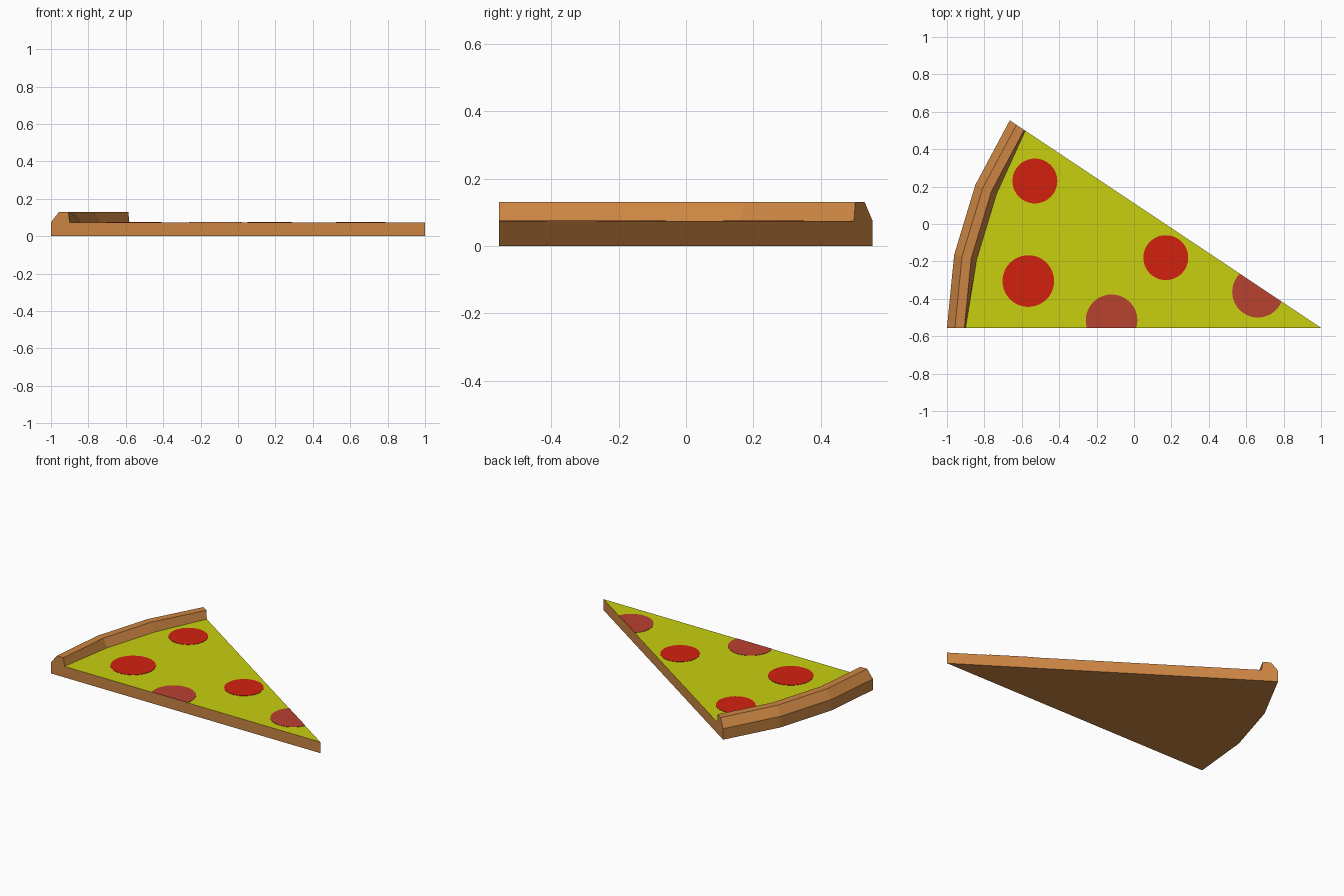
import bpy, bmesh
from math import sin, cos, atan2
from mathutils import Vector

cube = bpy.data.objects.get("Cube")
if cube:
    bpy.data.objects.remove(cube, do_unlink=True)


def material(name, rgb):
    m = bpy.data.materials.new(name)
    m.use_nodes = True
    m.diffuse_color = (*rgb, 1)
    m.node_tree.nodes["Principled BSDF"].inputs["Base Color"].default_value = (*rgb, 1)
    return m


crust = material("baked crust", (0.60, 0.235, 0.056))
cheese = material("yellow cheese", (0.578, 0.624, 0.0045))
red = material("red pepperoni", (0.65, 0.015, 0.0045))
pale = material("pale pepperoni", (0.485, 0.054, 0.03))


def add_object(name, bm, *mats):
    me = bpy.data.meshes.new(name)
    bm.to_mesh(me)
    bm.free()
    for m in mats:
        me.materials.append(m)
    ob = bpy.data.objects.new(name, me)
    bpy.context.collection.objects.link(ob)
    return ob


TIP = Vector((1, -0.555, 0))
ANGLE = atan2(1.11, 1.665)
SEGMENTS = 3
TOP = 0.074

# Slice: a wedge whose raised rim is a profile swept about the tip
bm = bmesh.new()
tip_low = bm.verts.new(TIP)
tip_high = bm.verts.new(TIP + Vector((0, 0, TOP)))
rows = []
for i in range(SEGMENTS + 1):
    a = ANGLE * i / SEGMENTS
    inner = 1.9 if i in (0, SEGMENTS) else 1.877
    profile = [(2, 0), (2, TOP), (1.957, 0.13), (1.907, 0.13), (inner, TOP)]
    rows.append([bm.verts.new(TIP + Vector((-r * cos(a), r * sin(a), z)))
                 for r, z in profile])
for a, b in zip(rows, rows[1:]):
    for j in range(len(a) - 1):
        bm.faces.new((a[j], a[j + 1], b[j + 1], b[j]))
for row in (rows[0], rows[-1]):
    bm.faces.new(row + [tip_high, tip_low])
bm.faces.new([r[0] for r in rows] + [tip_low])
cheese_face = bm.faces.new([r[-1] for r in rows] + [tip_high])
cheese_face.material_index = 1
bmesh.ops.recalc_face_normals(bm, faces=bm.faces)
add_object("pizza_slice", bm, crust, cheese)

# Pepperoni: thin discs trimmed where they overhang a cut side
cuts = [Vector((0, -1, 0)), Vector((sin(ANGLE), cos(ANGLE), 0))]


def pepperoni(name, x, y, radius, mat):
    bm = bmesh.new()
    bmesh.ops.create_cone(bm, cap_ends=True, segments=48, radius1=radius,
                          radius2=radius, depth=0.004)
    bmesh.ops.translate(bm, verts=bm.verts, vec=(x, y, TOP))
    for normal in cuts:
        cut = bmesh.ops.bisect_plane(
            bm, geom=bm.verts[:] + bm.edges[:] + bm.faces[:],
            plane_co=TIP, plane_no=normal, clear_outer=True)
        edges = [e for e in cut["geom_cut"] if isinstance(e, bmesh.types.BMEdge)]
        if edges:
            bmesh.ops.holes_fill(bm, edges=edges)
    bmesh.ops.recalc_face_normals(bm, faces=bm.faces)
    add_object(name, bm, mat)


pepperoni("pepperoni_back", -0.53, 0.23, 0.12, red)
pepperoni("pepperoni_crust_side", -0.565, -0.305, 0.138, red)
pepperoni("pepperoni_middle", 0.17, -0.18, 0.12, red)
pepperoni("pepperoni_front_cut", -0.12, -0.515, 0.138, pale)
pepperoni("pepperoni_tip_cut", 0.662, -0.363, 0.137, pale)
